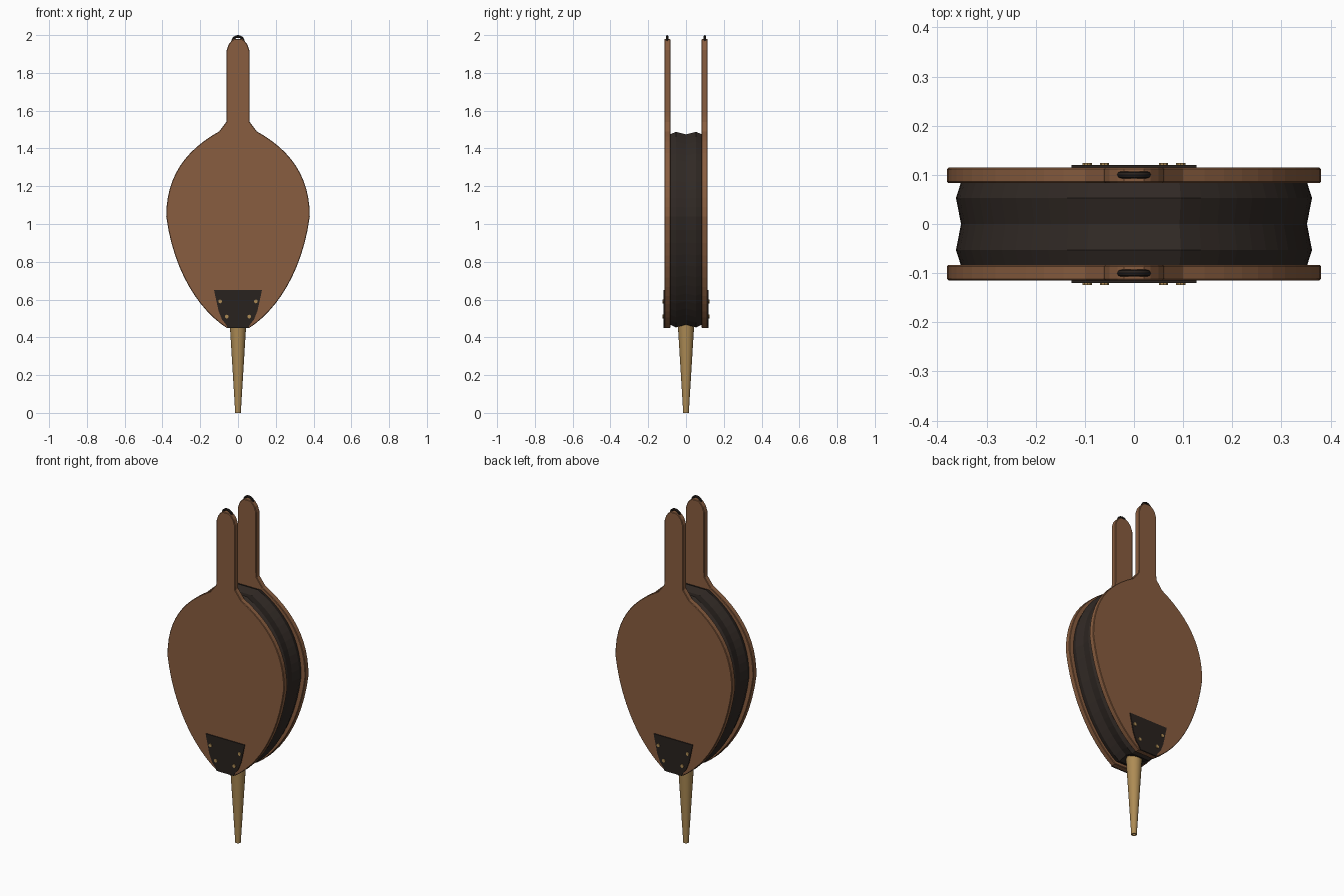
import bpy, bmesh, math
from mathutils import Vector
from mathutils.geometry import interpolate_bezier

if "Cube" in bpy.data.objects:
    bpy.data.objects.remove(bpy.data.objects["Cube"])


def material(name, rgb):
    m = bpy.data.materials.new(name)
    m.diffuse_color = (*rgb, 1)
    m.use_nodes = True
    m.node_tree.nodes["Principled BSDF"].inputs["Base Color"].default_value = m.diffuse_color
    return m


WOOD = material("wood", (0.25, 0.11, 0.05))
LEATHER = material("leather", (0.03, 0.022, 0.018))
IRON = material("iron", (0.022, 0.016, 0.013))
BRASS = material("brass", (0.42, 0.26, 0.09))


def curve(a, b, c, d, n):
    pts = interpolate_bezier(*[Vector((x, z, 0)) for x, z in (a, b, c, d)], n)
    return [(p.x, p.y) for p in pts]


def mirrored(half):
    """Close a right-hand half outline (bottom to top) around x = 0."""
    return half + [(-x, z) for x, z in reversed(half)]


def loft(name, rings, mat, bevel=0):
    """Skin rings of 3D points and cap both ends."""
    bm = bmesh.new()
    loops = [[bm.verts.new(p) for p in r] for r in rings]
    n = len(loops[0])
    for lo, hi in zip(loops, loops[1:]):
        for i in range(n):
            j = (i + 1) % n
            bm.faces.new((lo[i], lo[j], hi[j], hi[i]))
    bm.faces.new(loops[0])
    bm.faces.new(loops[-1])
    bmesh.ops.recalc_face_normals(bm, faces=bm.faces)
    me = bpy.data.meshes.new(name)
    bm.to_mesh(me)
    bm.free()
    ob = bpy.data.objects.new(name, me)
    bpy.context.collection.objects.link(ob)
    me.materials.append(mat)
    if bevel:
        mod = ob.modifiers.new("soft edges", 'BEVEL')
        mod.width, mod.segments = bevel, 1
        mod.limit_method, mod.angle_limit = 'ANGLE', math.radians(50)
    return ob


def slab(name, outline, y0, y1, mat, bevel=0):
    return loft(name, [[(x, y, z) for x, z in outline] for y in (y0, y1)], mat, bevel)


# Pear-shaped body outline shared by boards and leather
body = (curve((0.06, 0.45), (0.2, 0.54), (0.34, 0.74), (0.38, 1.04), 13)
        + curve((0.38, 1.04), (0.38, 1.25), (0.28, 1.39), (0.10, 1.49), 13)[1:])
handle = [(0.062, 1.54), (0.06, 1.57), (0.06, 1.92), (0.05, 1.95), (0.034, 1.97), (0.02, 1.98)]
plate = [(0.055, 0.45), (0.062, 0.465), (0.085, 0.495), (0.103, 0.54), (0.127, 0.65)]

for side, s in (("front", -1), ("back", 1)):
    # Board with its handle
    slab(f"{side}_board", mirrored(body + handle), s * 0.083, s * 0.115, WOOD, 0.003)
    # Iron plate over the throat
    slab(f"{side}_plate", mirrored(plate), s * 0.113, s * 0.12, IRON)
    # Brass nails
    for i, (x, z) in enumerate(((0.095, 0.59), (-0.095, 0.59), (0.06, 0.51), (-0.06, 0.51))):
        bpy.ops.mesh.primitive_cylinder_add(vertices=10, radius=0.01, depth=0.008,
                                            location=(x, s * 0.12, z),
                                            rotation=(math.pi / 2, 0, 0))
        bpy.context.object.name = f"{side}_nail_{i + 1}"
        bpy.context.object.data.materials.append(BRASS)
    # Hanging loop on the handle end
    bpy.ops.mesh.primitive_torus_add(major_segments=20, minor_segments=8,
                                     major_radius=0.028, minor_radius=0.007,
                                     location=(0, s * 0.1, 1.965),
                                     rotation=(math.pi / 2, 0, 0))
    loop = bpy.context.object
    loop.name = f"{side}_hanging_loop"
    loop.data.materials.append(IRON)
    bpy.ops.object.shade_smooth_by_angle()

# Pleated leather between the boards
pleats = [(-0.085, 0), (-0.053, 1), (0, 0), (0.053, 1), (0.085, 0)]
rings = []
for y, out in pleats:
    sx, sz = (0.953, 0.995) if out else (0.926, 0.968)
    rings.append([(x * sx, y, 1 + (z - 1) * sz) for x, z in mirrored(body)])
loft("leather_bellows", rings, LEATHER)

# Tapered nozzle with a shallow bore at the tip
profile = [(0.009, 0.03), (0.009, 0), (0.015, 0), (0.016, 0.02), (0.046, 0.51)]
nozzle = loft("nozzle", [[(r * math.cos(k * math.tau / 20), r * math.sin(k * math.tau / 20), z)
                          for k in range(20)] for r, z in profile], BRASS)
bpy.ops.object.select_all(action='DESELECT')
nozzle.select_set(True)
bpy.context.view_layer.objects.active = nozzle
bpy.ops.object.shade_smooth_by_angle()
